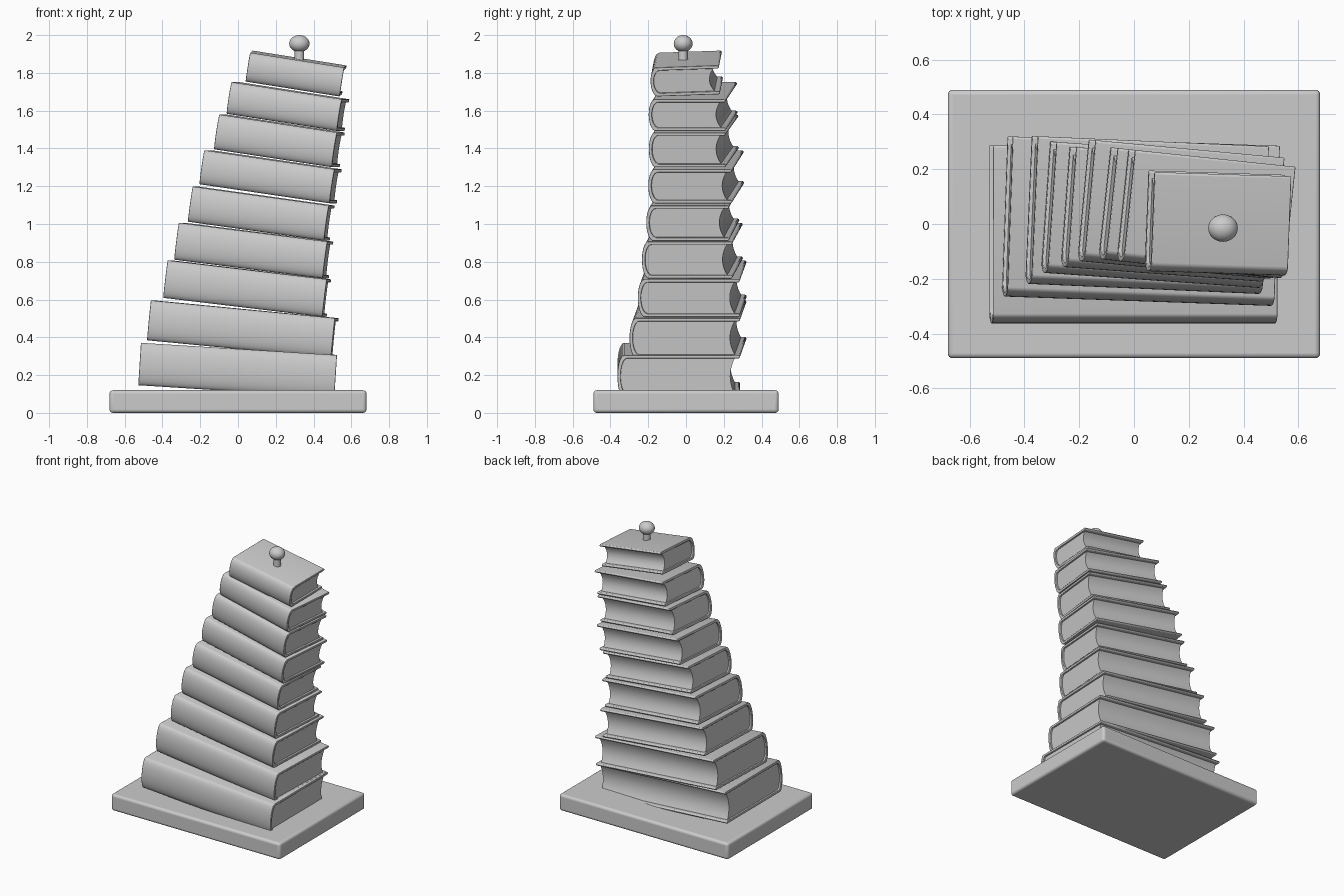
import bpy, bmesh
from math import sin, cos, pi, radians
from mathutils import Matrix, Vector

if "Cube" in bpy.data.objects:
    bpy.data.objects.remove(bpy.data.objects["Cube"])


def finish(obj, bevel=0.0, segments=2):
    if bevel:
        mod = obj.modifiers.new("Bevel", "BEVEL")
        mod.width, mod.segments, mod.limit_method = bevel, segments, "ANGLE"
        mod.angle_limit = radians(40)
    bpy.ops.object.select_all(action="DESELECT")
    obj.select_set(True)
    bpy.context.view_layer.objects.active = obj
    bpy.ops.object.shade_smooth_by_angle(angle=radians(35))


def extrude_profile(name, profile, width, matrix, bevel=0.0):
    """Extrude a closed (y, z) outline along x, centred on x = 0."""
    bm = bmesh.new()
    verts = [bm.verts.new((-width / 2, y, z)) for y, z in profile]
    face = bm.faces.new(verts)
    res = bmesh.ops.extrude_face_region(bm, geom=[face])
    moved = [g for g in res["geom"] if isinstance(g, bmesh.types.BMVert)]
    bmesh.ops.translate(bm, verts=moved, vec=(width, 0, 0))
    bmesh.ops.recalc_face_normals(bm, faces=bm.faces)
    mesh = bpy.data.meshes.new(name)
    bm.to_mesh(mesh)
    bm.free()
    obj = bpy.data.objects.new(name, mesh)
    bpy.context.collection.objects.link(obj)
    obj.matrix_world = matrix
    finish(obj, bevel)
    return obj


def spine_arc(offset, half, bulge, n=14):
    """Rounded spine from the top edge round the front to the bottom edge."""
    angles = [pi / 2 - pi * i / n for i in range(n + 1)]
    return [(offset + bulge * (1 - cos(a)), half * sin(a)) for a in angles]


def book(index, pos, size, tilt, turn, pitch=0):
    w, d, t = size
    c, bulge, h = 0.017, 0.035, t / 2
    m = Matrix.Translation(Vector(pos)) @ Matrix.Rotation(radians(turn), 4, "Z") \
        @ Matrix.Rotation(radians(tilt), 4, "Y") @ Matrix.Rotation(radians(pitch), 4, "X")
    # cover: C-shaped shell with rounded fore edges
    lip = [(d - 0.006, h), (d, h - c * 0.35), (d, h - c * 0.65), (d - 0.006, h - c)]
    outer = spine_arc(0, h, bulge)
    inner = spine_arc(c, h - c, bulge)
    profile = outer + [(y, -z) for y, z in lip] + inner[::-1] + lip[::-1]
    extrude_profile(f"book_{index}_cover", profile, w, m, 0.004)
    # page block: follows the spine, hollow fore edge
    ph = h - c + 0.001
    n = 10
    edge = [(d - 0.028 - 0.025 * (1 - (2 * i / n - 1) ** 2), -ph + 2 * ph * i / n)
            for i in range(n + 1)]
    extrude_profile(f"book_{index}_pages", spine_arc(c - 0.001, ph, bulge) + edge,
                    w - 0.026, m)


# base plate
bpy.ops.mesh.primitive_cube_add(size=1, location=(0, 0, 0.06))
base = bpy.context.object
base.name = "base_plate"
base.scale = (1.36, 0.98, 0.12)
bpy.ops.object.transform_apply(location=False, rotation=False, scale=True)
finish(base, 0.018, 4)

# leaning stack: spine centre, (width, depth, thickness), tilt, turn, pitch
books = [
    ((-0.002, -0.363, 0.226), (1.04, 0.65, 0.225), 3.6, 0.0),
    ((0.015, -0.282, 0.443), (0.98, 0.585, 0.212), 5.5, -2.0),
    ((0.036, -0.237, 0.658), (0.85, 0.54, 0.200), 6.8, -2.5),
    ((0.066, -0.206, 0.859), (0.795, 0.48, 0.197), 7.2, -4.0),
    ((0.106, -0.184, 1.055), (0.73, 0.44, 0.188), 7.9, -4.2),
    ((0.151, -0.168, 1.250), (0.70, 0.445, 0.182), 8.3, -5.3),
    ((0.196, -0.163, 1.440), (0.635, 0.41, 0.186), 8.6, -6.2),
    ((0.242, -0.167, 1.622), (0.595, 0.41, 0.170), 8.8, -6.0),
    ((0.300, -0.180, 1.790), (0.505, 0.365, 0.155), 9.0, -1.8, 2.0),
]
for i, spec in enumerate(books, 1):
    book(i, *spec)

# knob stem
bpy.ops.mesh.primitive_cylinder_add(vertices=24, radius=0.025, depth=0.09,
                                    location=(0.325, -0.015, 1.885))
bpy.context.object.name = "knob_stem"
finish(bpy.context.object)

# knob ball
bpy.ops.mesh.primitive_uv_sphere_add(segments=32, ring_count=16, radius=1,
                                     location=(0.325, -0.015, 1.955))
bpy.context.object.name = "knob_ball"
bpy.context.object.scale = (0.054, 0.05, 0.045)
finish(bpy.context.object)
